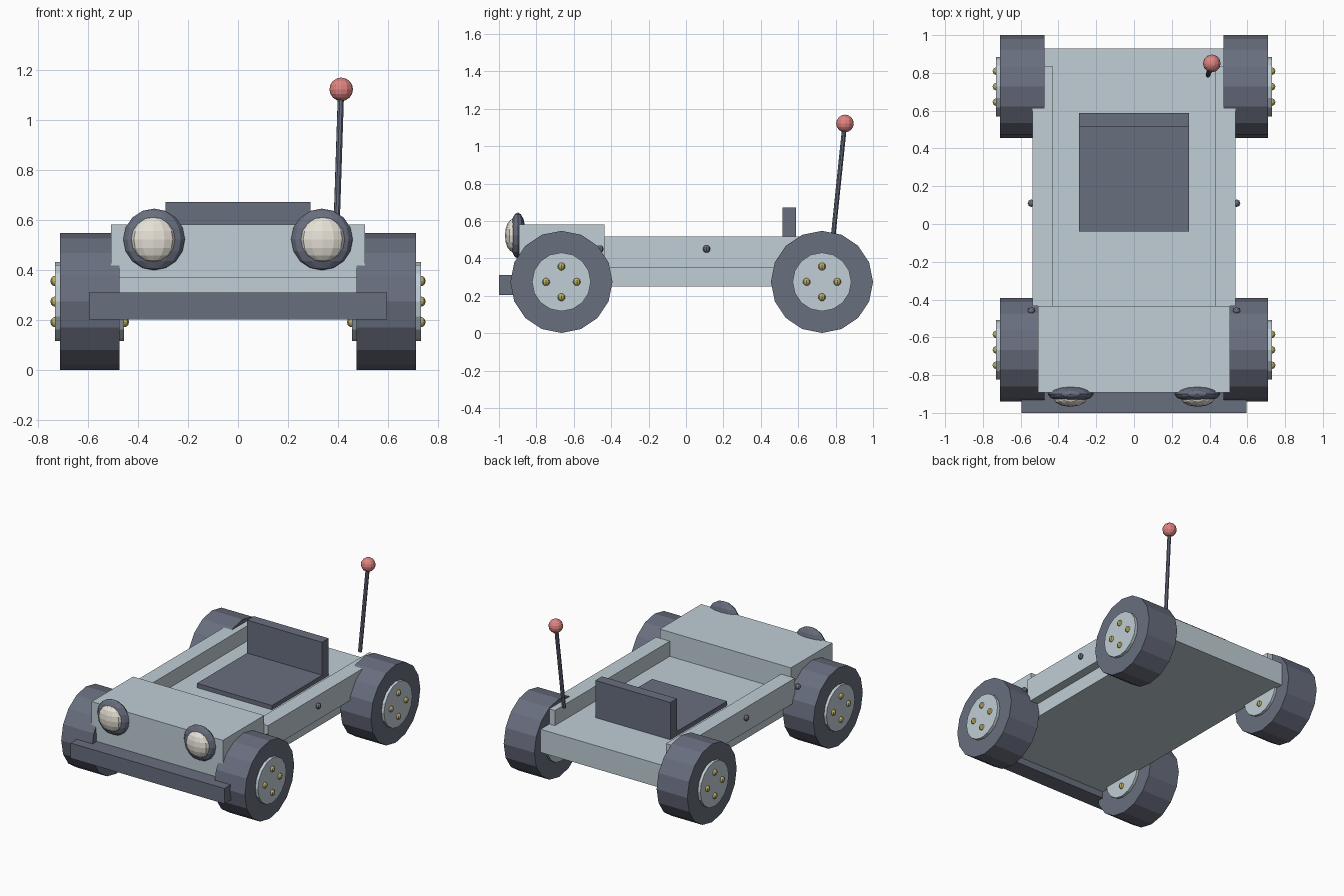
import bpy, math
from mathutils import Vector

if "Cube" in bpy.data.objects:
    bpy.data.objects.remove(bpy.data.objects["Cube"])


def mat(name, rgb):
    m = bpy.data.materials.new(name)
    m.diffuse_color = (*rgb, 1)
    m.use_nodes = True
    m.node_tree.nodes["Principled BSDF"].inputs["Base Color"].default_value = m.diffuse_color
    return m


BODY = mat("pale_blue_grey", (0.53, 0.62, 0.67))
DARK = mat("dark_slate", (0.14, 0.156, 0.21))
LAMP = mat("warm_white", (0.80, 0.76, 0.68))
RED = mat("soft_red", (0.74, 0.23, 0.22))
GOLD = mat("brass", (0.52, 0.44, 0.13))


def finish(name, m):
    o = bpy.context.object
    o.name = name
    o.data.materials.append(m)
    return o


def box(name, x, y, z, m):
    bpy.ops.mesh.primitive_cube_add(
        size=1, location=(sum(x) / 2, sum(y) / 2, sum(z) / 2))
    o = finish(name, m)
    o.scale = (x[1] - x[0], y[1] - y[0], z[1] - z[0])
    return o


def rod(name, a, b, r, sides, m):
    a, b = Vector(a), Vector(b)
    d = b - a
    bpy.ops.mesh.primitive_cylinder_add(
        vertices=sides, radius=r, depth=d.length, location=(a + b) / 2,
        rotation=d.to_track_quat('Z', 'Y').to_euler())
    return finish(name, m)


def ball(name, loc, r, m, seg=16, rings=8):
    bpy.ops.mesh.primitive_uv_sphere_add(
        segments=seg, ring_count=rings, radius=1, location=loc)
    o = finish(name, m)
    o.scale = r if isinstance(r, tuple) else (r, r, r)
    return o


# Body: floor slab, hood, bumper
box("floor", (-0.475, 0.475), (-0.885, 0.93), (0.25, 0.412), BODY)
box("hood", (-0.507, 0.507), (-0.892, -0.435), (0.37, 0.582), BODY)
box("bumper", (-0.595, 0.595), (-1.0, -0.88), (0.203, 0.31), DARK)

# Seat
box("seat_cushion", (-0.29, 0.29), (-0.04, 0.53), (0.405, 0.442), DARK)
box("seat_back", (-0.29, 0.29), (0.515, 0.588), (0.405, 0.672), DARK)

for s, side in ((-1, "left"), (1, "right")):
    # Side rails with rivets
    box(side + "_rail", sorted((s * 0.43, s * 0.537)), (-0.435, 0.835),
        (0.348, 0.518), BODY)
    for y in (-0.46, 0.11):
        ball(side + "_rivet", (s * 0.543, y, 0.45), 0.02, DARK, 8, 6)

    # Headlights
    ball(side + "_lamp_rim", (s * 0.335, -0.899, 0.522),
         (0.123, 0.043, 0.123), DARK, 12, 8)
    ball(side + "_lamp", (s * 0.338, -0.922, 0.522),
         (0.09, 0.046, 0.09), LAMP, 12, 8)

    # Wheels: tyre, hub disc through it, bolts on both hub faces
    for wy, end in ((-0.666, "front"), (0.727, "rear")):
        n = end + "_" + side
        zc = 0.274
        rod(n + "_tyre", (s * 0.473, wy, zc), (s * 0.71, wy, zc), 0.273, 16, DARK)
        rod(n + "_hub", (s * 0.455, wy, zc), (s * 0.73, wy, zc), 0.157, 16, BODY)
        for k in range(4):
            a = k * math.pi / 2
            for bx in (0.456, 0.728):
                ball(n + "_bolt", (s * bx, wy + 0.082 * math.cos(a),
                                   zc + 0.082 * math.sin(a)), 0.021, GOLD, 8, 6)

# Antenna
rod("antenna_pole", (0.392, 0.788, 0.53), (0.411, 0.848, 1.11), 0.013, 8, DARK)
ball("antenna_ball", (0.412, 0.85, 1.121), 0.047, RED, 12, 8)
